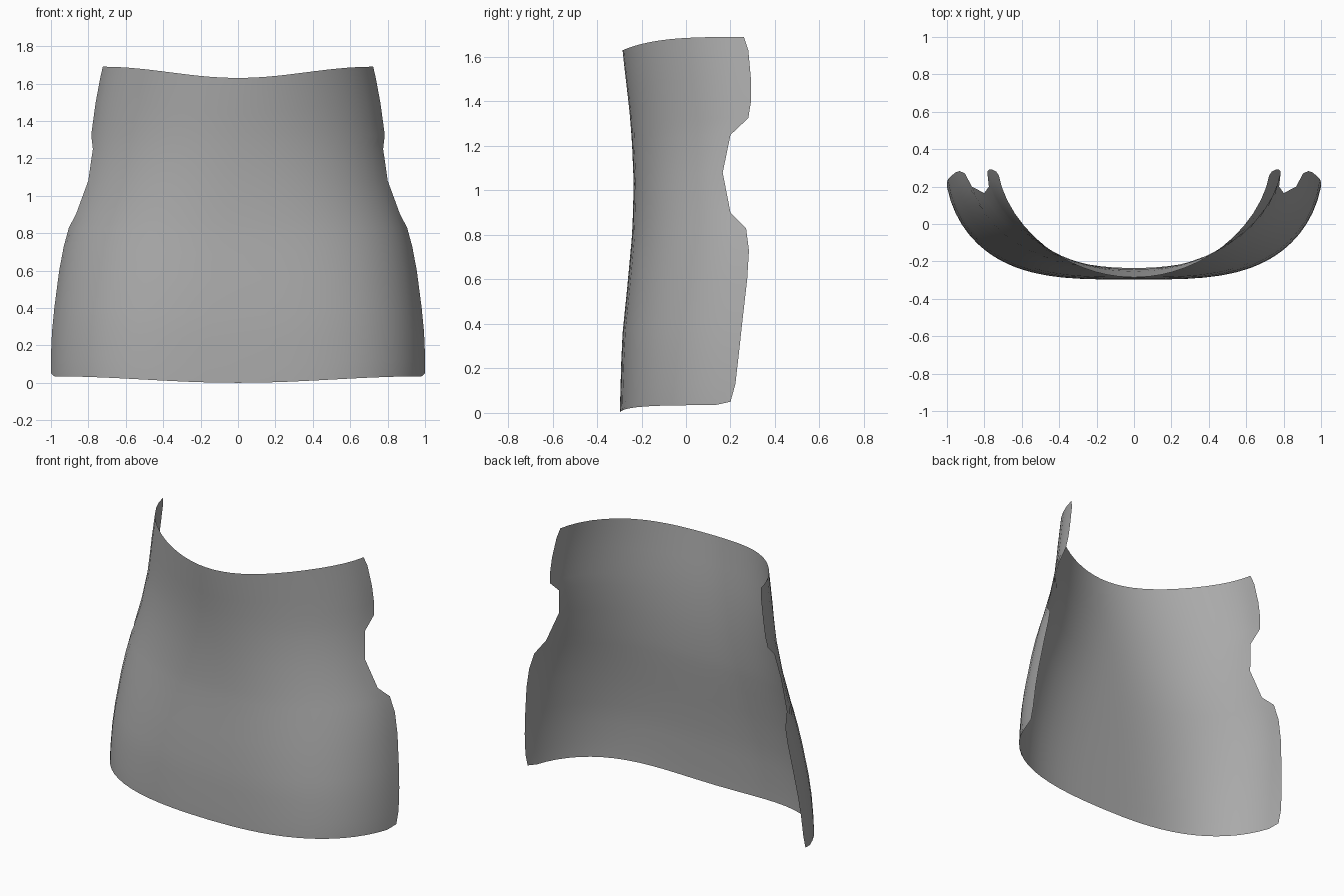
import bpy
import bmesh
import math

cube = bpy.data.objects.get("Cube")
if cube:
    bpy.data.objects.remove(cube, do_unlink=True)

# Rows from hem to top: edge height, half width, y of the side edge, y of the middle
ROWS = [
    (0.035, 1.01, 0.13, -0.297), (0.05, 1.01, 0.20, -0.297),
    (0.13, 1.007, 0.222, -0.295), (0.27, 0.999, 0.238, -0.291),
    (0.4, 0.985, 0.252, -0.285), (0.6, 0.957, 0.275, -0.265),
    (0.73, 0.932, 0.283, -0.253), (0.83, 0.906, 0.27, -0.244),
    (0.9, 0.885, 0.20, -0.24), (1.08, 0.835, 0.165, -0.235),
    (1.25, 0.797, 0.20, -0.242), (1.325, 0.786, 0.28, -0.247),
    (1.4, 0.775, 0.292, -0.253), (1.5, 0.761, 0.292, -0.264),
    (1.63, 0.738, 0.28, -0.279), (1.69, 0.727, 0.26, -0.285),
]
HALF = 14          # columns on each side of the middle
FULL_Y = 0.30      # depth at which the untrimmed section ends


def row_points(z_edge, half_width, y_edge, y_mid):
    """Section that is boxy at the hem and rounder at the top, trimmed at y_edge."""
    k = (z_edge - 0.035) / 1.655
    blend = k * k * (3 - 2 * k)
    a = 0.58 + 0.42 * blend
    b = 1.05 + 0.15 * blend
    span = FULL_Y - y_mid
    t_end = math.acos((1 - (y_edge - y_mid) / span) ** (1 / b))
    z_mid = 1.63 * k
    points = []
    for i in range(-HALF, HALF + 1):
        t = t_end * (abs(i) / HALF) ** 1.3
        u = math.sin(t) ** a
        x = math.copysign(half_width * u, i)
        y = y_mid + span * (1 - math.cos(t) ** b)
        z = z_mid + (z_edge - z_mid) * math.sin(u * math.pi / 2) ** 2
        points.append((x, y, z))
    return points


# Curved waist panel: one open sheet
bm = bmesh.new()
grid = [[bm.verts.new(p) for p in row_points(*row)] for row in ROWS]
for low, high in zip(grid, grid[1:]):
    for i in range(2 * HALF):
        face = bm.faces.new((low[i], low[i + 1], high[i + 1], high[i]))
        face.smooth = True

mesh = bpy.data.meshes.new("waist_panel")
bm.to_mesh(mesh)
bm.free()
panel = bpy.data.objects.new("waist_panel", mesh)
bpy.context.collection.objects.link(panel)

# Plain grey material
grey = bpy.data.materials.new("plain grey")
grey.use_nodes = True
color = (0.4, 0.4, 0.4, 1)
grey.diffuse_color = color
grey.node_tree.nodes["Principled BSDF"].inputs["Base Color"].default_value = color
mesh.materials.append(grey)
